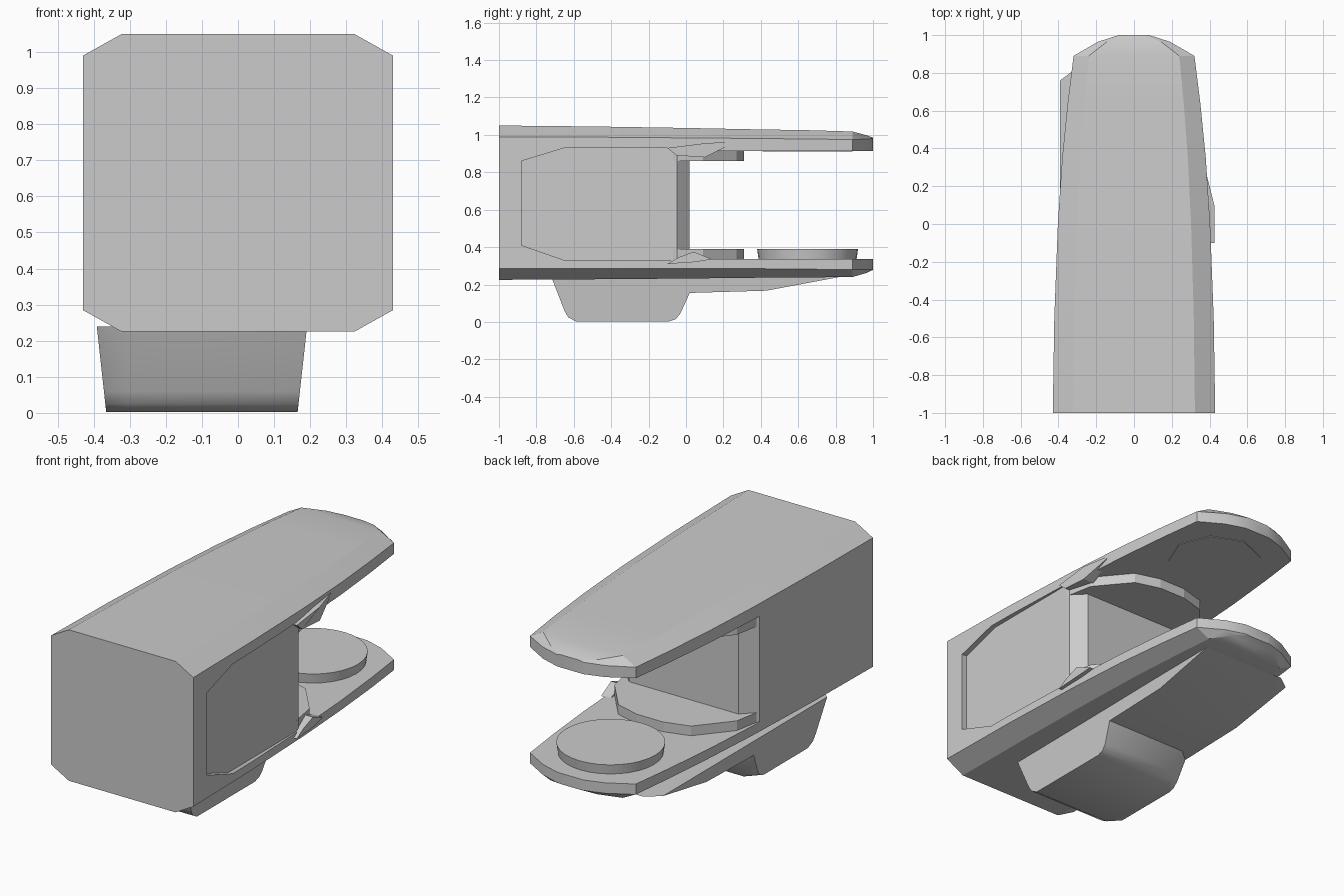
import bpy, bmesh, math

cube = bpy.data.objects.get("Cube")
if cube:
    bpy.data.objects.remove(cube, do_unlink=True)

grey = bpy.data.materials.new("light_grey")
grey.use_nodes = True
COLOUR = (0.6, 0.6, 0.6, 1)
grey.diffuse_color = COLOUR
grey.node_tree.nodes["Principled BSDF"].inputs["Base Color"].default_value = COLOUR


def loft(name, rings):
    """Skin a list of equal-length rings and cap both ends."""
    bm = bmesh.new()
    loops = [[bm.verts.new(p) for p in ring] for ring in rings]
    n = len(loops[0])
    for a, b in zip(loops, loops[1:]):
        for i in range(n):
            j = (i + 1) % n
            bm.faces.new((a[i], a[j], b[j], b[i]))
    bm.faces.new(loops[0])
    bm.faces.new(loops[-1])
    bmesh.ops.recalc_face_normals(bm, faces=bm.faces)
    mesh = bpy.data.meshes.new(name)
    bm.to_mesh(mesh)
    bm.free()
    ob = bpy.data.objects.new(name, mesh)
    bpy.context.collection.objects.link(ob)
    mesh.materials.append(grey)
    return ob


def prism_z(name, plan, z0, z1):
    return loft(name, [[(x, y, z) for x, y in plan] for z in (z0, z1)])


def select(ob):
    bpy.ops.object.select_all(action='DESELECT')
    ob.select_set(True)
    bpy.context.view_layer.objects.active = ob


def cut(ob, cutter):
    select(ob)
    mod = ob.modifiers.new("cut", 'BOOLEAN')
    mod.operation, mod.solver, mod.object = 'DIFFERENCE', 'EXACT', cutter
    bpy.ops.object.modifier_apply(modifier=mod.name)
    bpy.data.objects.remove(cutter, do_unlink=True)


def mirrored(half):
    """Complete a plan outline given from +x round to the middle."""
    return half + [(-x, y) for x, y in reversed(half)]


def smooth(ob, degrees=25):
    select(ob)
    bpy.ops.object.shade_smooth_by_angle(angle=math.radians(degrees))


# Tapered body: y, half width, side bottom, side top, bottom, top
stations = [
    (-1.0, 0.43, 0.285, 0.99, 0.225, 1.05),
    (-0.5, 0.422, 0.285, 0.988, 0.228, 1.045),
    (0.0, 0.403, 0.285, 0.984, 0.232, 1.037),
    (0.35, 0.38, 0.285, 0.981, 0.236, 1.03),
    (0.65, 0.35, 0.282, 0.978, 0.238, 1.025),
    (0.89, 0.32, 0.28, 0.975, 0.24, 1.018),
    (0.965, 0.19, 0.28, 0.978, 0.262, 0.998),
    (1.0, 0.08, 0.28, 0.98, 0.278, 0.985),
]
rings = []
for y, w, s0, s1, z0, z1 in stations:
    half = [(w * 0.75, z0), (w, s0), (w, s1), (w * 0.75, z1)]
    rings.append([(x, y, z) for x, z in mirrored(half)])
body = loft("body_with_jaws", rings)

# Open mouth between the jaws, with angled cheeks at its back
mouth = [(0.6, 1.2), (0.6, -0.07), (0.42, -0.07), (0.33, 0.02)]
cut(body, prism_z("mouth_cutter", mirrored(mouth), 0.337, 0.915))

# Shallow panel recess on the left side
panel = [(-0.88, 0.41), (-0.88, 0.86), (-0.65, 0.93),
         (-0.04, 0.93), (-0.04, 0.33), (-0.65, 0.33)]
cut(body, loft("recess_cutter", [[(x, y, z) for y, z in panel] for x in (0.398, 0.6)]))
smooth(body)

# Stepped pads at the root of each jaw
pad = [(0.4, -0.07), (0.37, 0.09), (0.22, 0.27), (0.08, 0.31)]
back = [(-0.33, 0.0), (0.33, 0.0)]
for name, z0, z1 in (("lower_jaw_pad", 0.32, 0.39), ("upper_jaw_pad", 0.86, 0.93)):
    prism_z(name, mirrored(pad) + back, z0, z1)

# Round button on the lower jaw and its faint plate on the upper jaw
def disc(name, sides, z0, z1, r0, r1):
    rings = []
    for z, r in ((z0, r0), (z1, r1)):
        rings.append([(r * math.cos(math.tau * i / sides),
                       0.65 + r * math.sin(math.tau * i / sides), z) for i in range(sides)])
    smooth(loft(name, rings))

disc("round_button", 32, 0.32, 0.39, 0.26, 0.27)
disc("upper_jaw_plate", 8, 0.912, 0.92, 0.24, 0.24)

# Small wedge clips at the left mouth corners
wedges = {
    "upper_wedge": [(-0.1, 0.93), (-0.05, 0.89), (0.1, 0.88), (0.27, 0.965), (0.1, 0.955)],
    "lower_wedge": [(-0.1, 0.31), (-0.04, 0.345), (0.04, 0.375), (0.14, 0.335), (0.05, 0.32)],
}
for name, side in wedges.items():
    outer = [(0.425 - 0.25 * max(0, y - 0.1), y, z) for y, z in side]
    loft(name, [[(0.36, y, z) for y, z in side], outer])

# Underside foot with a long tapering tail, narrower towards its base
foot = [(-0.72, 0.24), (-0.65, 0.06), (-0.63, 0.025), (-0.59, 0.003), (-0.09, 0.003),
        (-0.055, 0.015), (-0.03, 0.045), (0.02, 0.155), (0.43, 0.167), (0.82, 0.24)]
sections = []
for x, inset in ((0.165, 0), (-0.31, 0), (-0.365, 0.06)):
    flare = 0.11 * (1 if x > 0 else -1 if inset else 0)
    ring = []
    for y, z in foot:
        shift = inset if y < -0.3 else -inset
        ring.append((x + flare * z, y + shift, z))
    sections.append(ring)
smooth(loft("underside_foot", sections), 40)
